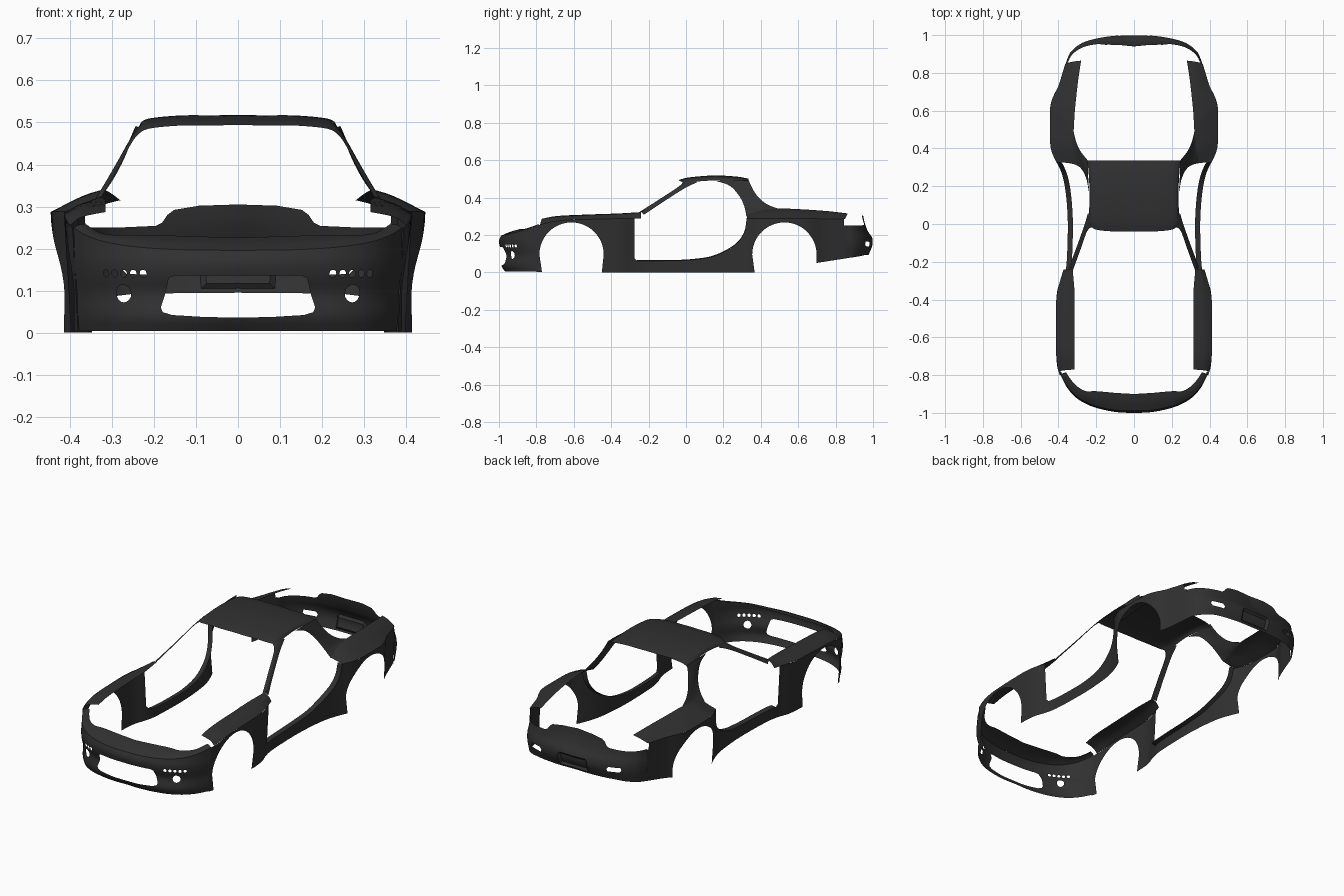
import bpy, math
from mathutils import Vector
from mathutils.geometry import delaunay_2d_cdt

if "Cube" in bpy.data.objects:
    bpy.data.objects.remove(bpy.data.objects["Cube"])

paint = bpy.data.materials.new("dark_paint")
paint.diffuse_color = (0.03, 0.03, 0.03, 1)
paint.use_nodes = True
paint.node_tree.nodes["Principled BSDF"].inputs["Base Color"].default_value = paint.diffuse_color


def spline(pts, n):
    """Catmull-Rom samples through the points."""
    p = [Vector(q) for q in pts]
    p = [2 * p[0] - p[1]] + p + [2 * p[-1] - p[-2]]
    out = []
    for i in range(n):
        t = i / (n - 1) * (len(p) - 3)
        k = min(int(t), len(p) - 4)
        t -= k
        a, b, c, d = p[k:k + 4]
        out.append(0.5 * (2 * b + (c - a) * t + (2 * a - 5 * b + 4 * c - d) * t * t
                          + (3 * b - a - 3 * c + d) * t ** 3))
    return out


def lookup(table):
    """Smooth function from a table of (input, output) pairs."""
    pts = spline(table, 120)

    def f(t):
        for a, b in zip(pts, pts[1:]):
            if t <= b.x:
                return a.y + (b.y - a.y) * max(0, t - a.x) / max(1e-9, b.x - a.x)
        return pts[-1].y
    return f


def finish(name, verts, faces, mirror=True):
    me = bpy.data.meshes.new(name)
    me.from_pydata([tuple(v) for v in verts], [], faces)
    me.polygons.foreach_set("use_smooth", [True] * len(me.polygons))
    me.set_sharp_from_angle(angle=math.radians(35))
    me.materials.append(paint)
    ob = bpy.data.objects.new(name, me)
    bpy.context.collection.objects.link(ob)
    if mirror:
        ob.modifiers.new("mirror", 'MIRROR').merge_threshold = 0.0005
    return ob


def loft(name, curves, n=40, m=7, mirror=True):
    """Smooth sheet through several curves."""
    rows = [spline(c, n) for c in curves]
    cols = [spline([r[i] for r in rows], m) for i in range(n)]
    faces = [(i * m + j, i * m + j + 1, (i + 1) * m + j + 1, (i + 1) * m + j)
             for i in range(n - 1) for j in range(m - 1)]
    return finish(name, [v for c in cols for v in c], faces, mirror)


def panel(name, loops, shape, step):
    """Sheet with a trimmed outline and holes, drawn flat and bent by shape(u, v)."""
    def inside(u, v):
        hit = False
        for lp in loops:
            for (a, b), (c, d) in zip(lp, lp[1:] + lp[:1]):
                if (b > v) != (d > v) and u < a + (v - b) * (c - a) / (d - b):
                    hit = not hit
        return hit
    verts, edges = [], []
    for lp in loops:
        start = len(verts)
        for a, b in zip(lp, lp[1:] + lp[:1]):
            a, b = Vector(a), Vector(b)
            k = max(1, math.ceil((b - a).length / step))
            verts += [a.lerp(b, i / k) for i in range(k)]
        ids = list(range(start, len(verts)))
        edges += list(zip(ids, ids[1:] + ids[:1]))
    us, vs = [v.x for v in verts], [v.y for v in verts]
    for i in range(int((max(us) - min(us)) / step) + 1):
        for j in range(int((max(vs) - min(vs)) / step) + 1):
            u, v = min(us) + (i + .5) * step, min(vs) + (j + .5) * step
            if inside(u, v):
                verts.append(Vector((u, v)))
    out = delaunay_2d_cdt(verts, edges, [], 0, 1e-5)
    vv, keep = out[0], []
    for f in out[2]:
        c = sum((vv[i] for i in f), Vector((0, 0))) / len(f)
        if inside(c.x, c.y):
            keep.append(tuple(f))
    return finish(name, [shape(v.x, v.y) for v in vv], keep)


def circle(cx, cy, r, n=16):
    return [(cx + r * math.cos(i * math.tau / n), cy + r * math.sin(i * math.tau / n)) for i in range(n)]


def arch(cy):
    return [(cy - .172 * math.cos(i * math.pi / 24), .095 + .172 * math.sin(i * math.pi / 24)) for i in range(25)]


def plan_curve(pts):
    """Position along a plan curve by arc length, and its total length."""
    p = spline(pts, 80)
    acc = [0]
    for a, b in zip(p, p[1:]):
        acc.append(acc[-1] + (b - a).length)

    def at(s):
        for i in range(79):
            if s <= acc[i + 1] or i == 78:
                return p[i].lerp(p[i + 1], min(1, (s - acc[i]) / (acc[i + 1] - acc[i])))
    return at, acc[-1]


# body side: half width and shoulder height along the car
half_width = lookup([(-.80, .395), (-.75, .408), (-.65, .413), (-.45, .413), (-.35, .405), (-.28, .382),
                     (-.2, .368), (0, .362), (.15, .37), (.25, .385), (.33, .412), (.40, .44), (.5, .445),
                     (.62, .443), (.68, .425), (.73, .40), (.8, .378), (.86, .36)])
shoulder = lookup([(-.80, .25), (-.7, .273), (-.6, .281), (-.3, .288), (0, .288), (.33, .288),
                   (.5, .287), (.65, .287), (.86, .285)])


def side(y, z):
    return Vector((half_width(y) - .015 * (1 - z / .28), y, z))


def edge(y0, y1, n):
    ys = [y0 + (y1 - y0) * i / (n - 1) for i in range(n)]
    return [(y, shoulder(y)) for y in ys]


door = [tuple(p) for p in spline([(.325, .288), (.31, .21), (.26, .145), (.15, .087), (.02, .066),
                                  (-.12, .062), (-.262, .062)], 30)]
outline = ([(-.80, .003), (-.77, .003)] + arch(-.612) + [(-.45, 0), (.367, 0)] + arch(.526)
           + [(.697, .05), (.857, .075), (.857, .25), (.845, .25)]
           + edge(.845, .33, 25) + door + [(-.275, .075)] + edge(-.275, -.80, 25))
panel("body_side", [outline], side, .02)

# door sill ledge
outer = [side(y, z) for y, z in door]
loft("door_sill", [outer, [p + Vector((-.027, 0, .004)) for p in outer]], m=3)

# fender tops
loft("front_fender_top", [
    [side(y, z) for y, z in edge(-.78, -.24, 8)],
    [(.372, -.775, .275), (.375, -.68, .295), (.372, -.5, .305), (.365, -.36, .31), (.352, -.24, .314)],
    [(.315, -.77, .287), (.315, -.68, .302), (.315, -.5, .31), (.315, -.36, .315), (.325, -.24, .322)]])
loft("rear_fender_top", [
    [side(y, z) for y, z in edge(.325, .85, 10)],
    [(.372, .325, .298), (.38, .41, .317), (.372, .51, .324), (.366, .6, .324), (.343, .75, .315), (.322, .86, .304)],
    [(.34, .322, .307), (.33, .40, .33), (.32, .49, .341), (.313, .6, .338), (.297, .75, .328), (.28, .865, .315)]])

# roof
roof_rows = []
for y, z in [(-.04, .493), (.02, .507), (.15, .517), (.27, .511), (.335, .5)]:
    w = .235 + .35 * (y - .15) ** 2
    half = [(.06, z, 0), (.13, z, .04), (.195, z - .005, .2), (.225, z - .012, .5), (w, z - .026, .8)]
    bow = .045 if y < 0 else .0
    pts = [(x, y + bow * k, h) for x, h, k in half]
    roof_rows.append([(-x, a, h) for x, a, h in reversed(pts)] + [(0, y, z + .001)] + pts)
loft("roof", roof_rows, n=41, m=17, mirror=False)

# windscreen pillars
loft("front_pillar", [
    [(.343, -.225, .308), (.303, -.12, .378), (.264, -.01, .448), (.243, .06, .482)],
    [(.337, -.24, .322), (.296, -.13, .39), (.257, -.025, .458), (.236, .04, .49)],
    [(.325, -.25, .322), (.285, -.14, .392), (.246, -.035, .462), (.212, -.015, .49)]], n=24, m=5)
loft("rear_pillar", [
    [(.237, .16, .489), (.251, .235, .462), (.275, .287, .405), (.305, .312, .352), (.342, .322, .305)],
    [(.243, .26, .492), (.264, .305, .445), (.289, .353, .387), (.316, .40, .342), (.334, .405, .328)],
    [(.243, .335, .492), (.262, .357, .445), (.286, .39, .398), (.306, .435, .363), (.32, .49, .341)]], n=24)

# front bumper
front_at, front_len = plan_curve([(0, -1), (.08, -.997), (.16, -.984), (.24, -.96), (.31, -.92),
                                  (.36, -.865), (.395, -.80)])
front_inset = lookup([(.003, .035), (.04, .012), (.09, .028), (.13, .008), (.16, 0), (.18, .003),
                      (.2, .014), (.25, .03)])


def front_shape(s, z):
    p, k = front_at(s), s / front_len
    d = front_inset(z) * (1 - .85 * k)
    return Vector((p.x - .015 * (1 - z / .28) * k - d * k * .5, p.y + d, z))


def front_top(s):
    return .196 + .054 * (s / front_len) ** 3


L = front_len
grille = [(0, .136), (.155, .136), (.17, .13), (.193, .06), (.188, .049), (.165, .042), (.08, .037), (0, .036)]
bumper = [(0, .004), (L, .004)] + [(L * i / 20, front_top(L * i / 20)) for i in range(20, -1, -1)]
lamps = [circle(.292, .093, .021)] + [circle(.234 + .026 * i, .141, .009, 10) for i in range(5)]
panel("front_bumper", [bumper + grille] + lamps, front_shape, .012)

# nose between bumper and bonnet opening
nose = [front_shape(L * i / 11, front_top(L * i / 11)) for i in range(12)]
inner = spline([(0, -.9, .226), (.1, -.894, .229), (.2, -.885, .232), (.255, -.885, .232), (.3, -.86, .233),
                (.333, -.825, .24), (.36, -.785, .257)], 12)
loft("nose_panel", [nose, [(a + b) / 2 + Vector((0, 0, .004)) for a, b in zip(nose, inner)], inner])

# rear bumper with raised tail
rear_at, rear_len = plan_curve([(0, 1), (.1, .996), (.2, .981), (.28, .955), (.335, .91), (.36, .855)])
rear_inset = lookup([(.075, .035), (.1, .022), (.14, .002), (.17, 0), (.195, .01), (.22, .03),
                     (.245, .042), (.27, .052), (.305, .06)])


def rear_shape(s, z):
    p, k = rear_at(s), s / rear_len
    d = rear_inset(z) * (1 - .8 * k)
    if s < .085 and .112 < z < .168:
        d += .014
    return Vector((p.x - d * k * .6, p.y - d, z))


R = rear_len
tail = [(0, .095), (.25, .093), (R, .075), (R, .25), (.3, .25), (.205, .254), (.19, .262), (.178, .28),
        (.162, .292), (.1, .302), (0, .305)]
slot = [(.205, .137), (.27, .14), (.28, .15), (.275, .165), (.21, .163), (.2, .15)]
panel("rear_bumper", [tail, slot], rear_shape, .012)
